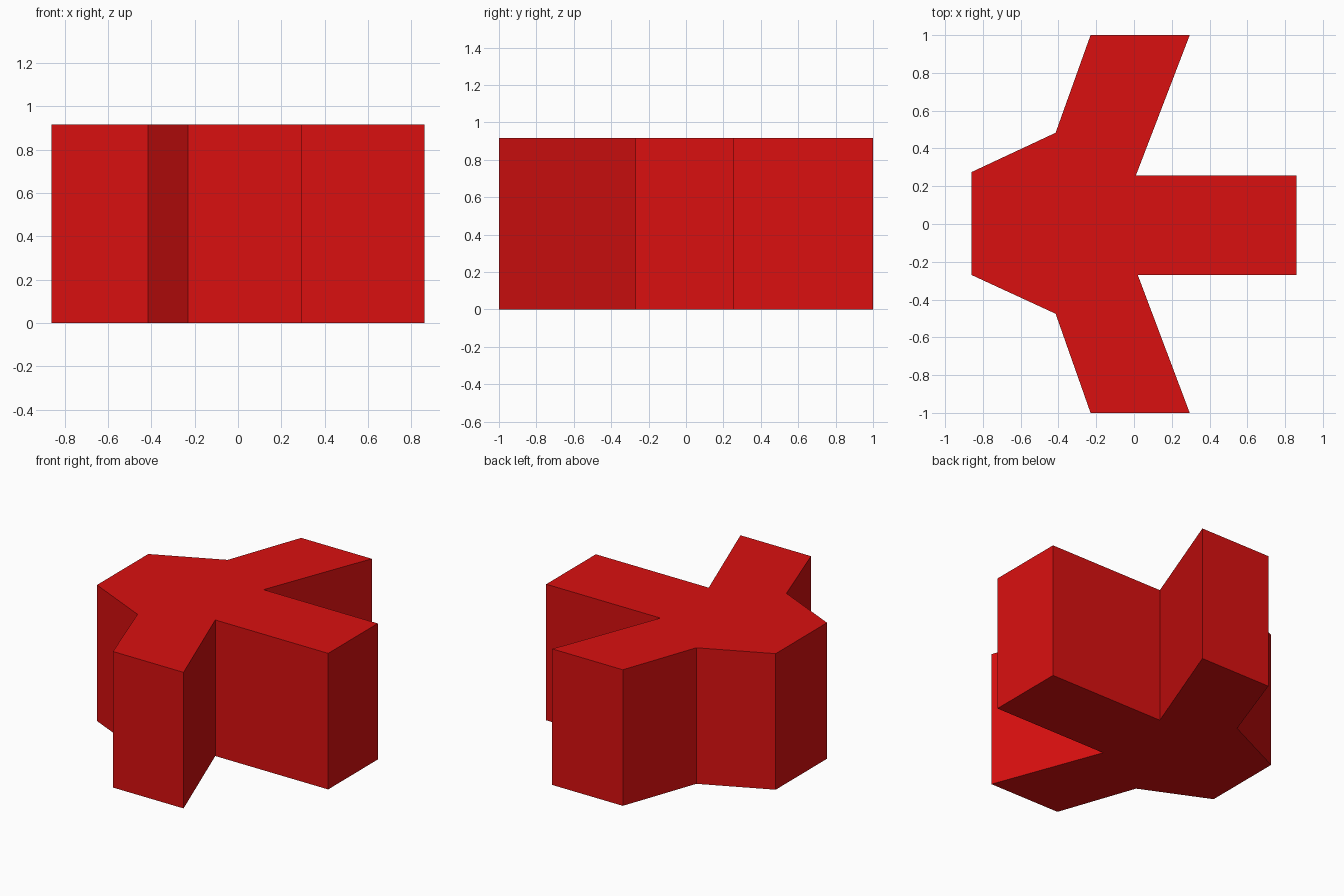
import bpy, bmesh

if "Cube" in bpy.data.objects:
    bpy.data.objects.remove(bpy.data.objects["Cube"])

HEIGHT = 0.915

# Plan outline of the three-armed block, counter-clockwise from the front arm
OUTLINE = [
    (-0.23, -1.0), (0.295, -1.0), (0.02, -0.27),        # front arm
    (0.86, -0.27), (0.86, 0.257), (0.01, 0.257),        # right arm
    (0.295, 1.0), (-0.23, 1.0), (-0.415, 0.483),        # back arm
    (-0.86, 0.275), (-0.86, -0.27), (-0.415, -0.475),   # tapered left end
]


def extruded_profile(name, outline, height):
    bm = bmesh.new()
    base = bm.faces.new([bm.verts.new((x, y, 0)) for x, y in outline])
    top = bmesh.ops.extrude_face_region(bm, geom=[base], use_keep_orig=True)
    verts = [g for g in top["geom"] if isinstance(g, bmesh.types.BMVert)]
    bmesh.ops.translate(bm, verts=verts, vec=(0, 0, height))
    bmesh.ops.recalc_face_normals(bm, faces=bm.faces)
    mesh = bpy.data.meshes.new(name)
    bm.to_mesh(mesh)
    bm.free()
    obj = bpy.data.objects.new(name, mesh)
    bpy.context.collection.objects.link(obj)
    return obj


# Red block
block = extruded_profile("three_armed_block", OUTLINE, HEIGHT)
red = bpy.data.materials.new("red")
red.diffuse_color = (0.7, 0.005, 0.005, 1)
red.use_nodes = True
red.node_tree.nodes["Principled BSDF"].inputs["Base Color"].default_value = red.diffuse_color
block.data.materials.append(red)
